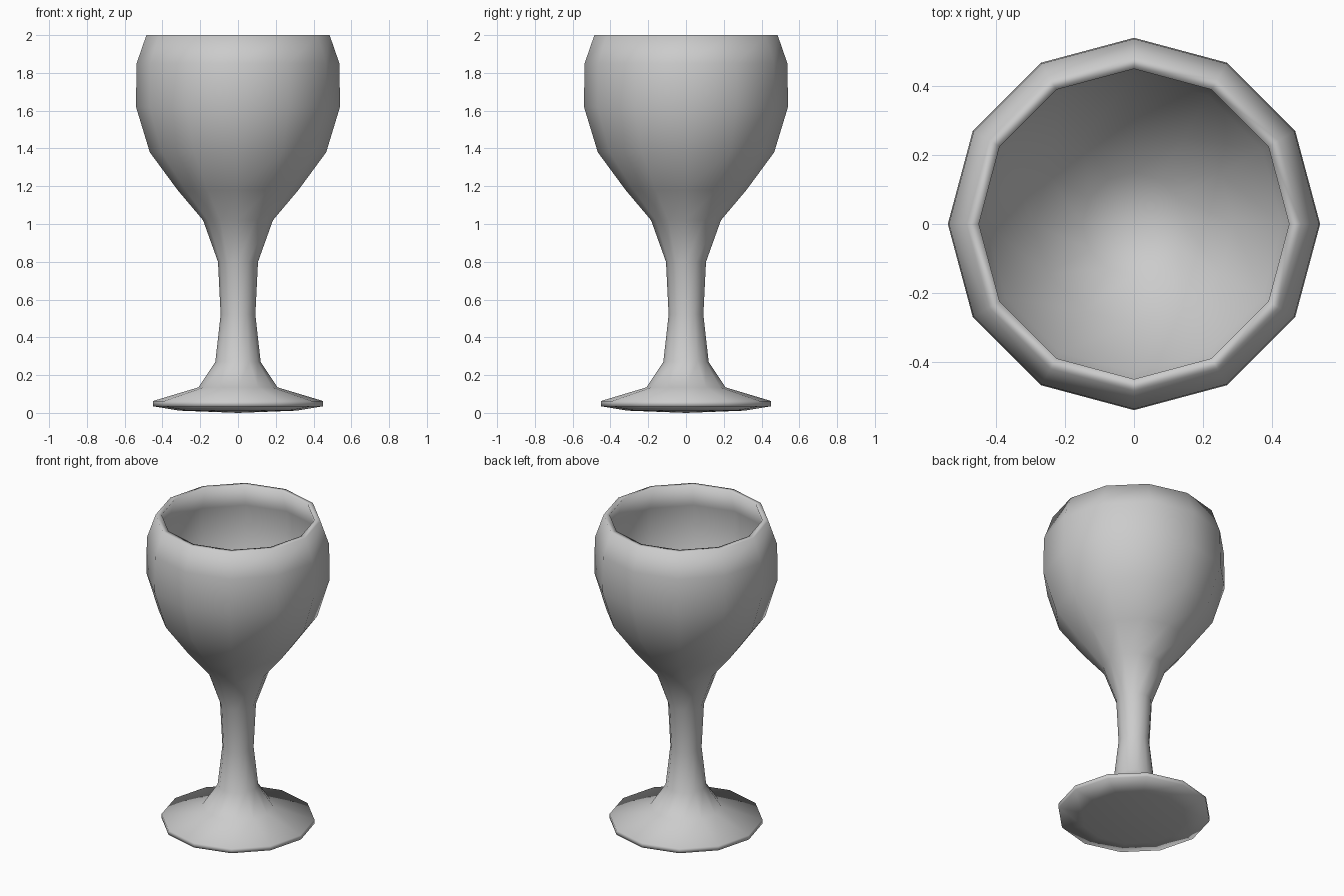
import bpy, bmesh
from math import tau, cos, sin

if "Cube" in bpy.data.objects:
    bpy.data.objects.remove(bpy.data.objects["Cube"])

SIDES = 12


def lathe(name, profile):
    """Revolve (radius, z) points around z; radius 0 closes with a fan."""
    bm = bmesh.new()
    rings = []
    for r, z in profile:
        if r == 0:
            rings.append([bm.verts.new((0, 0, z))] * SIDES)
        else:
            rings.append([bm.verts.new((r * cos(tau * i / SIDES), r * sin(tau * i / SIDES), z))
                          for i in range(SIDES)])
    for a, b in zip(rings, rings[1:]):
        for i in range(SIDES):
            j = (i + 1) % SIDES
            bm.faces.new(list(dict.fromkeys((a[i], a[j], b[j], b[i]))))
    bmesh.ops.recalc_face_normals(bm, faces=bm.faces)
    for f in bm.faces:
        f.smooth = True
    mesh = bpy.data.meshes.new(name)
    bm.to_mesh(mesh)
    bm.free()
    obj = bpy.data.objects.new(name, mesh)
    bpy.context.collection.objects.link(obj)
    return obj


# Foot and stem
foot_stem = [(0, 0), (0.31, 0.012), (0.45, 0.035), (0.45, 0.063), (0.21, 0.135),
             (0.12, 0.27), (0.092, 0.52), (0.106, 0.80)]
# Outside of the bowl up to the rim
bowl_outside = [(0.185, 1.02), (0.32, 1.18), (0.467, 1.38), (0.54, 1.62), (0.537, 1.85), (0.485, 2.0)]
# Inside of the bowl down to its floor
bowl_inside = [(0.45, 2.0), (0.498, 1.85), (0.5, 1.63), (0.43, 1.40), (0.29, 1.21), (0.15, 1.07), (0, 1.02)]

lathe("goblet", foot_stem + bowl_outside + bowl_inside)

# Glass-like smooth body, one continuous surface
